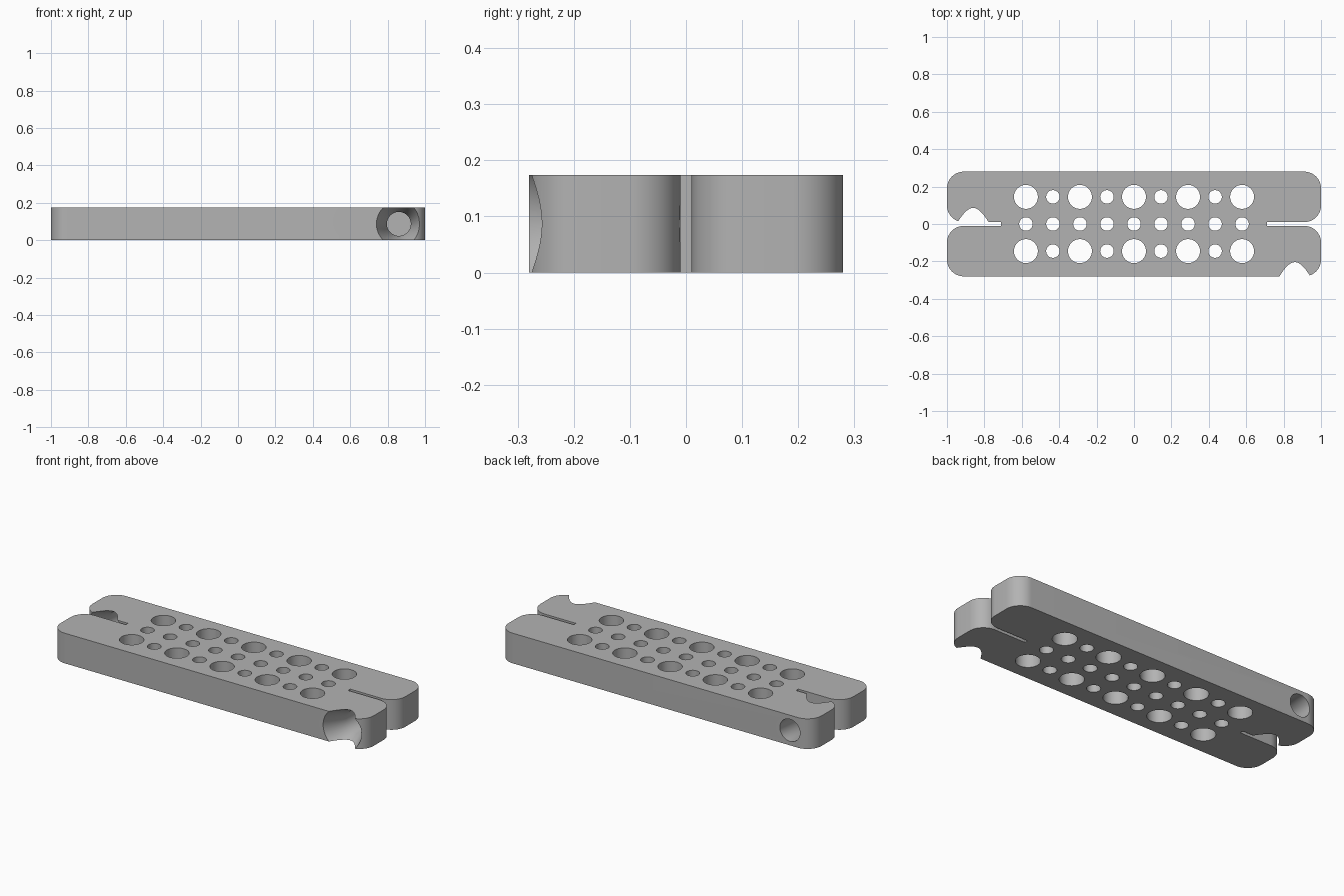
import bpy, bmesh
from math import pi, sin, cos
from mathutils import Vector

cube = bpy.data.objects.get("Cube")
if cube:
    bpy.data.objects.remove(cube, do_unlink=True)

HALF_W, HEIGHT, SLOT, SLOT_END, CORNER = 0.28, 0.174, 0.01, 0.71, 0.09
PITCH, ROW = 0.1445, 0.145

grey = bpy.data.materials.new("plain grey")
grey.use_nodes = True
colour = (0.45, 0.45, 0.45, 1)
grey.diffuse_color = colour
grey.node_tree.nodes["Principled BSDF"].inputs["Base Color"].default_value = colour


def make_object(name, bm):
    bmesh.ops.recalc_face_normals(bm, faces=bm.faces[:])
    mesh = bpy.data.meshes.new(name)
    bm.to_mesh(mesh)
    bm.free()
    mesh.materials.append(grey)
    obj = bpy.data.objects.new(name, mesh)
    bpy.context.collection.objects.link(obj)
    return obj


def rounded_corner(x, y, sx, sy, steps=16):
    """Quarter arc rounding the corner (x, y) that points towards (sx, sy)."""
    centre = Vector((x - sx * CORNER, y - sy * CORNER, 0))
    arc = []
    for i in range(steps + 1):
        a = pi / 2 * i / steps
        arc.append(centre + CORNER * Vector((sx * cos(a), sy * sin(a), 0)))
    return arc if sx * sy > 0 else arc[::-1]


def revolve(bm, profile, to_world, segments=64):
    """Closed solid of revolution from (distance, radius) pairs."""
    rings = []
    for d, r in profile:
        rings.append([bm.verts.new(to_world(d, r * cos(2 * pi * i / segments),
                                            r * sin(2 * pi * i / segments)))
                      for i in range(segments)])
    for a, b in zip(rings, rings[1:]):
        for i in range(segments):
            j = (i + 1) % segments
            bm.faces.new((a[i], a[j], b[j], b[i]))
    bm.faces.new(rings[0])
    bm.faces.new(rings[-1])


# Plate with four rounded jaws, split by a slot at each end
outline = []
for side in (1, -1):
    half = [Vector((SLOT_END, SLOT, 0))]
    half += rounded_corner(1, SLOT, 1, -1)
    half += rounded_corner(1, HALF_W, 1, 1)
    half += rounded_corner(-1, HALF_W, -1, 1)
    half += rounded_corner(-1, SLOT, -1, -1)
    half.append(Vector((-SLOT_END, SLOT, 0)))
    outline += [p * side for p in half]
bm = bmesh.new()
base = bm.faces.new([bm.verts.new(p) for p in outline])
top = bmesh.ops.extrude_face_region(bm, geom=[base])["geom"]
bmesh.ops.translate(bm, vec=(0, 0, HEIGHT),
                    verts=[v for v in top if isinstance(v, bmesh.types.BMVert)])
plate = make_object("slotted_plate", bm)

# Grid of upright holes, large ones alternating in the outer rows
bm = bmesh.new()
for column in range(-4, 5):
    for row in (-1, 0, 1):
        radius = 0.064 if row and column % 2 == 0 else 0.036
        revolve(bm, [(-0.1, radius), (HEIGHT + 0.1, radius)],
                lambda d, u, v: (column * PITCH + u, row * ROW + v, d))
cutters = [make_object("grid_hole_cutter", bm)]

# Countersunk cross holes, one through the front right jaw, one through the back left
for name, x, face_y in (("front", 0.86, -HALF_W), ("back", -0.86, SLOT)):
    bm = bmesh.new()
    revolve(bm, [(-0.01, 0.1245), (0.129, 0.064), (0.28, 0.064)],
            lambda d, u, v: (x + u, face_y + d, HEIGHT / 2 + v))
    cutters.append(make_object(name + "_countersink_cutter", bm))

# Cut everything out of the plate
bpy.ops.object.select_all(action="DESELECT")
plate.select_set(True)
bpy.context.view_layer.objects.active = plate
for cutter in cutters:
    cutter.hide_render = True
    mod = plate.modifiers.new(cutter.name, "BOOLEAN")
    mod.operation = "DIFFERENCE"
    mod.solver = "EXACT"
    mod.object = cutter
    bpy.ops.object.modifier_apply(modifier=mod.name)
for cutter in cutters:
    bpy.data.objects.remove(cutter, do_unlink=True)
bpy.ops.object.shade_smooth_by_angle(angle=pi / 6)
